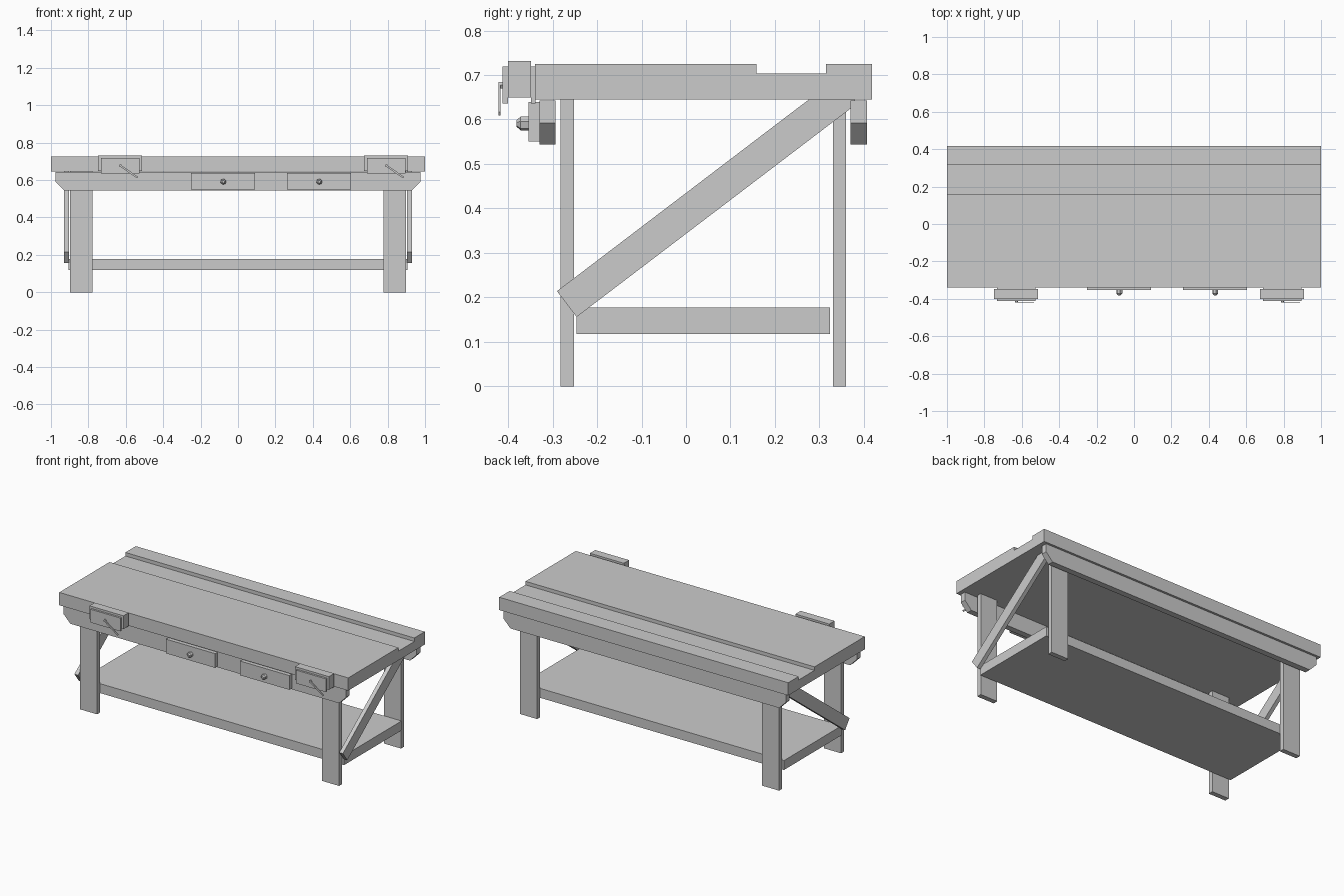
import bpy, bmesh, math
from mathutils import Vector

if "Cube" in bpy.data.objects:
    bpy.data.objects.remove(bpy.data.objects["Cube"])


def prism(name, profile, to3d, a, b):
    """Extrude a 2D profile from depth a to depth b; to3d maps (u, v, depth) to xyz."""
    bm = bmesh.new()
    face = bm.faces.new([bm.verts.new(to3d(u, v, a)) for u, v in profile])
    ext = bmesh.ops.extrude_face_region(bm, geom=[face])
    shift = Vector(to3d(0, 0, b)) - Vector(to3d(0, 0, a))
    bmesh.ops.translate(bm, vec=shift,
                        verts=[g for g in ext["geom"] if isinstance(g, bmesh.types.BMVert)])
    bmesh.ops.recalc_face_normals(bm, faces=bm.faces)
    mesh = bpy.data.meshes.new(name)
    bm.to_mesh(mesh)
    bm.free()
    ob = bpy.data.objects.new(name, mesh)
    bpy.context.collection.objects.link(ob)
    return ob


def along_x(u, v, d):
    return (d, u, v)


def along_y(u, v, d):
    return (u, d, v)


def box(name, x0, x1, y0, y1, z0, z1):
    return prism(name, [(x0, z0), (x1, z0), (x1, z1), (x0, z1)], along_y, y0, y1)


def bar(p, q, width):
    """Rectangle profile around the line p-q."""
    p, q = Vector(p), Vector(q)
    d = (q - p).normalized()
    n = Vector((-d.y, d.x)) * width / 2
    return [p - n, q - n, q + n, p + n]


# Bench top with tool trough along the back
prism("bench_top", [(-.339, .645), (.418, .645), (.418, .725), (.315, .725),
                    (.315, .703), (.158, .703), (.158, .725), (-.339, .725)],
      along_x, -1, 1)

# Aprons with clipped lower corners
apron = [(-.93, .544), (.93, .544), (.977, .592), (.977, .643), (-.977, .643), (-.977, .592)]
prism("front_apron", apron, along_y, -.329, -.293)
prism("back_apron", apron, along_y, .37, .407)

# Legs and diagonal end braces
brace = bar((-.268, .185), (.363, .665), .073)
for side, s in (("left", -1), ("right", 1)):
    xs = sorted((s * .778, s * .897))
    box(f"front_leg_{side}", *xs, -.282, -.252, 0, .645)
    box(f"back_leg_{side}", *xs, .33, .36, 0, .645)
    prism(f"brace_{side}", brace, along_x, s * .904, s * .929)

# Lower shelf
box("shelf", -.905, .905, -.246, .324, .118, .177)

# Vises with jaws, hub and crank lever
for side, x in (("left", -.631), ("right", .791)):
    box(f"vise_back_plate_{side}", x - .102, x + .105, -.348, -.338, .636, .719)
    box(f"vise_jaw_{side}", x - .117, x + .118, -.4, -.348, .649, .732)
    box(f"vise_front_plate_{side}", x - .102, x + .105, -.412, -.4, .636, .719)
    hub = [(x + .002 + .008 * math.cos(i * math.pi / 3), .677 + .008 * math.sin(i * math.pi / 3))
           for i in range(6)]
    prism(f"vise_hub_{side}", hub, along_y, -.421, -.411)
    prism(f"vise_lever_{side}", bar((x - .002, .68), (x + .094, .613), .01),
          along_y, -.421, -.417)

# Drawers with low-poly knobs
for n, x in ((1, -.08), (2, .433)):
    box(f"drawer_{n}", x - .17, x + .17, -.354, -.318, .55, .639)
    knob_sides = [(x + .002 + .016 * math.cos(i * math.pi / 3 + .3),
                   .591 + .016 * math.sin(i * math.pi / 3 + .3)) for i in range(6)]
    knob = prism(f"drawer_knob_{n}", knob_sides, along_y, -.354, -.372)
    bm = bmesh.new()
    bm.from_mesh(knob.data)
    bm.faces.ensure_lookup_table()
    front = min(bm.faces, key=lambda f: f.calc_center_median().y)
    tip = bmesh.ops.extrude_face_region(bm, geom=[front])["geom"]
    bmesh.ops.delete(bm, geom=[front], context="FACES_ONLY") if front.is_valid else None
    for v in (g for g in tip if isinstance(g, bmesh.types.BMVert)):
        v.co = (x + .002 + (v.co.x - x - .002) * .45, -.381, .591 + (v.co.z - .591) * .45)
    bmesh.ops.recalc_face_normals(bm, faces=bm.faces)
    bm.to_mesh(knob.data)
    bm.free()
